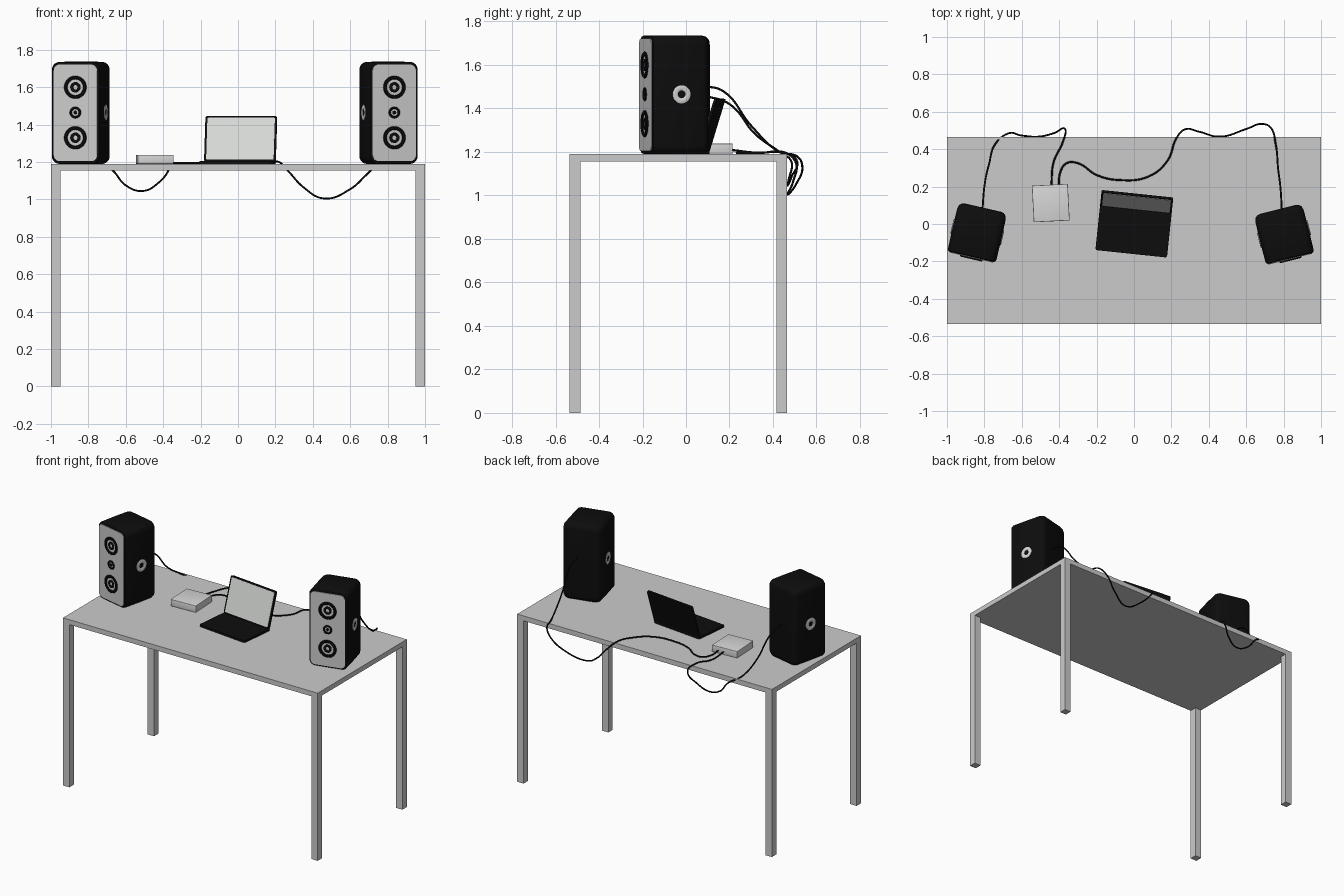
import bpy, bmesh, math
from mathutils import Matrix, Vector

if "Cube" in bpy.data.objects:
    bpy.data.objects.remove(bpy.data.objects["Cube"], do_unlink=True)


def material(name, r, g, b):
    m = bpy.data.materials.new(name)
    m.use_nodes = True
    m.diffuse_color = (r, g, b, 1)
    m.node_tree.nodes["Principled BSDF"].inputs["Base Color"].default_value = (r, g, b, 1)
    return m


GREY = material("table grey", 0.6, 0.6, 0.6)
LIGHT = material("light grey", 0.68, 0.68, 0.68)
SCREEN = material("screen grey", 0.68, 0.7, 0.68)
BLACK = material("matte black", 0.004, 0.004, 0.004)

TOP = 1.19  # tabletop height


def finish(bm, name, mat, M, smooth=False):
    bmesh.ops.recalc_face_normals(bm, faces=bm.faces)
    bm.transform(M)
    me = bpy.data.meshes.new(name)
    bm.to_mesh(me)
    bm.free()
    me.materials.append(mat)
    ob = bpy.data.objects.new(name, me)
    bpy.context.collection.objects.link(ob)
    if smooth:
        bpy.ops.object.select_all(action="DESELECT")
        ob.select_set(True)
        bpy.context.view_layer.objects.active = ob
        bpy.ops.object.shade_smooth_by_angle(angle=math.radians(35))
    return ob


def box(name, size, centre, mat, angle=0, bevel=0):
    bm = bmesh.new()
    bmesh.ops.create_cube(bm, size=1)
    bm.transform(Matrix.Diagonal((*size, 1)))
    if bevel:
        bmesh.ops.bevel(bm, geom=bm.edges[:], offset=bevel, segments=3,
                        profile=0.5, affect="EDGES")
    M = Matrix.Translation(centre) @ Matrix.Rotation(angle, 4, "Z")
    return finish(bm, name, mat, M, bevel > 0)


def rounded_rect(w, h, r, y, n=6):
    pts = []
    for k, (sx, sz) in enumerate(((1, 1), (-1, 1), (-1, -1), (1, -1))):
        for i in range(n + 1):
            a = math.pi / 2 * (k + i / n)
            pts.append((sx * (w / 2 - r) + r * math.cos(a), y,
                        sz * (h / 2 - r) + r * math.sin(a)))
    return pts


def skin(name, loops, mat, M, closed=False):
    """Bridge equal point loops; cap the ends unless the loops close up."""
    bm = bmesh.new()
    rings = [[bm.verts.new(p) for p in loop] for loop in loops]
    n = len(rings[0])
    pairs = list(zip(rings, rings[1:]))
    if closed:
        pairs.append((rings[-1], rings[0]))
    else:
        bm.faces.new(rings[0])
        bm.faces.new(rings[-1])
    for a, b in pairs:
        for i in range(n):
            j = (i + 1) % n
            bm.faces.new((a[i], a[j], b[j], b[i]))
    return finish(bm, name, mat, M, True)


def slab(name, w, h, r, y0, y1, mat, M):
    return skin(name, [rounded_rect(w, h, r, y) for y in (y0, y1)], mat, M)


def ring(name, outer, inner, depth, mat, M, n=32):
    """Flat ring around the y axis, raised towards -y."""
    def circle(r, y):
        return [(r * math.cos(t * math.tau / n), y, r * math.sin(t * math.tau / n))
                for t in range(n)]
    if inner:
        edge = 0.2 * (outer - inner)
        loops = [circle(outer, 0), circle(outer, -depth * 0.6),
                 circle(outer - edge, -depth), circle(inner + edge, -depth),
                 circle(inner, -depth * 0.6), circle(inner, 0)]
        return skin(name, loops, mat, M, True)
    return skin(name, [circle(outer, 0), circle(outer, -depth)], mat, M)


# Table
box("table_top", (2, 1, 0.035), (0, -0.035, TOP - 0.0175), GREY)
for sx, side in ((1, "left"), (-1, "right")):
    for y, end in ((-0.51, "front"), (0.44, "back")):
        box(f"{end}_{side}_leg", (0.05, 0.05, TOP - 0.035),
            (sx * 0.975, y, (TOP - 0.035) / 2), GREY)


# Speakers
def speaker(side, x, y, angle):
    M = (Matrix.Translation((x, y, TOP + 0.2725))
         @ Matrix.Rotation(math.radians(angle), 4, "Z"))
    w, h, d = 0.266, 0.545, 0.135
    sections = ((-d, 0.012), (-d + 0.004, 0.004), (-d + 0.013, 0), (0, -0.001),
                (d - 0.035, 0), (d - 0.015, 0.006), (d - 0.004, 0.018), (d, 0.035))
    skin(f"{side}_speaker_cabinet",
         [rounded_rect(w - 2 * e, h - 2 * e, 0.042 - e * 0.5, yy) for yy, e in sections],
         BLACK, M)
    slab(f"{side}_speaker_baffle", 0.238, 0.517, 0.032, -d + 0.002, -d - 0.004, GREY, M)
    front = -d - 0.004
    for z, part in ((0.137, "upper_woofer"), (-0.133, "lower_woofer")):
        P = M @ Matrix.Translation((0, front, z))
        ring(f"{side}_{part}_surround", 0.061, 0.043, 0.008, BLACK, P)
        ring(f"{side}_{part}_cap", 0.028, 0.012, 0.005, BLACK, P)
    P = M @ Matrix.Translation((0, front, 0.002))
    ring(f"{side}_tweeter_surround", 0.031, 0.019, 0.006, BLACK, P)
    ring(f"{side}_tweeter_dome", 0.01, 0, 0.005, BLACK, P)
    # Pale port rings on both cabinet sides
    for s, part in ((1, "left"), (-1, "right")):
        P = (M @ Matrix.Translation((s * w / 2, 0, 0.002))
             @ Matrix.Rotation(s * math.pi / 2, 4, "Z"))
        ring(f"{side}_speaker_{part}_port", 0.042, 0.018, 0.006, LIGHT, P)


speaker("right", -0.838, -0.044, -13)
speaker("left", 0.802, -0.053, 14)

# Small amplifier box
box("amplifier_box", (0.192, 0.196, 0.048), (-0.445, 0.112, TOP + 0.024), LIGHT,
    math.radians(3), 0.003)

# Laptop
L = Matrix.Translation((-0.002, -0.035, TOP)) @ Matrix.Rotation(math.radians(-6), 4, "Z")
flat = L @ Matrix.Rotation(math.pi / 2, 4, "X")
slab("laptop_base", 0.385, 0.25, 0.01, 0, 0.014, BLACK, flat)
lid = (L @ Matrix.Translation((0, 0.118, 0.012))
       @ Matrix.Rotation(math.radians(-17), 4, "X") @ Matrix.Translation((0, 0, 0.126)))
slab("laptop_lid", 0.385, 0.255, 0.012, -0.006, 0.006, BLACK, lid)
slab("laptop_screen", 0.363, 0.234, 0.006, -0.005, -0.008, SCREEN, lid)


# Cables
def cable(name, points):
    cu = bpy.data.curves.new(name, "CURVE")
    cu.dimensions = "3D"
    cu.bevel_depth = 0.005
    cu.bevel_resolution = 2
    cu.resolution_u = 8
    cu.use_fill_caps = True
    sp = cu.splines.new("BEZIER")
    sp.bezier_points.add(len(points) - 1)
    for bp, p in zip(sp.bezier_points, points):
        bp.co = Vector(p)
        bp.handle_left_type = bp.handle_right_type = "AUTO"
    cu.materials.append(BLACK)
    bpy.context.collection.objects.link(bpy.data.objects.new(name, cu))


cable("right_speaker_cable", [
    (-0.81, 0.08, 1.46), (-0.80, 0.2, 1.42), (-0.775, 0.32, 1.28), (-0.74, 0.43, 1.2),
    (-0.67, 0.485, 1.155), (-0.6, 0.473, 1.075), (-0.51, 0.467, 1.045),
    (-0.43, 0.485, 1.085), (-0.368, 0.507, 1.165), (-0.38, 0.44, 1.197),
    (-0.43, 0.33, 1.196), (-0.442, 0.2, 1.21)])
cable("left_speaker_cable", [
    (0.79, 0.07, 1.505), (0.785, 0.17, 1.48), (0.77, 0.3, 1.32), (0.757, 0.43, 1.2),
    (0.735, 0.51, 1.18), (0.685, 0.535, 1.13), (0.6, 0.508, 1.055),
    (0.46, 0.467, 1.005), (0.35, 0.493, 1.065), (0.27, 0.505, 1.15),
    (0.225, 0.455, 1.197), (0.18, 0.34, 1.195), (0.08, 0.255, 1.195),
    (-0.08, 0.235, 1.195), (-0.2, 0.262, 1.195), (-0.3, 0.325, 1.195),
    (-0.36, 0.325, 1.196), (-0.393, 0.28, 1.2), (-0.402, 0.2, 1.21)])
